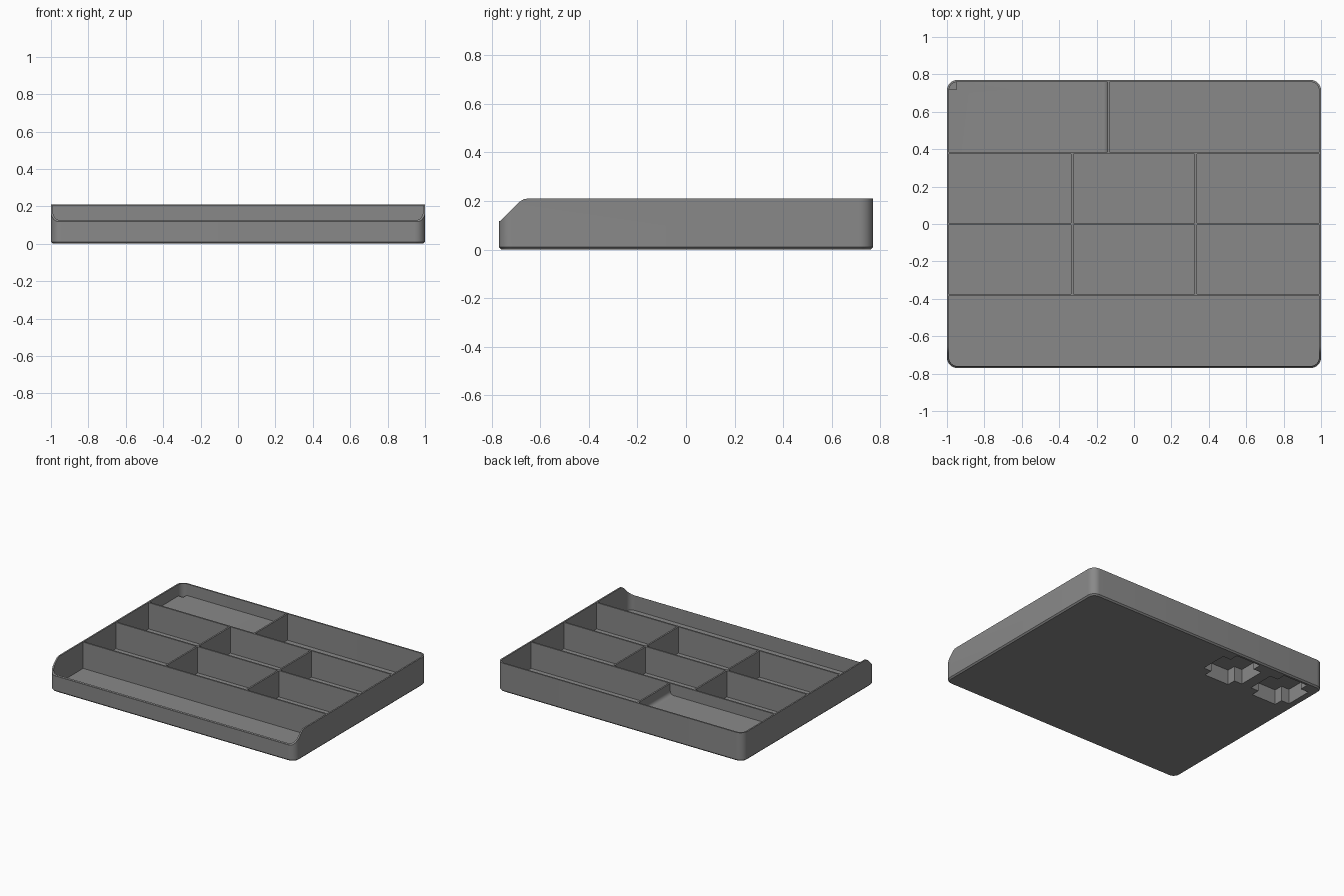
import bpy, bmesh, math
from mathutils import Vector

if "Cube" in bpy.data.objects:
    bpy.data.objects.remove(bpy.data.objects["Cube"])

W, D, H = 1.0, 0.77, 0.21      # half width, half depth, height
T = 0.011                      # wall thickness
FLOOR, RAISED = 0.015, 0.125   # floor heights

grey = bpy.data.materials.new("grey plastic")
grey.diffuse_color = (0.25, 0.25, 0.25, 1)
grey.use_nodes = True
grey.node_tree.nodes["Principled BSDF"].inputs["Base Color"].default_value = grey.diffuse_color


def make(name, rings):
    """Closed solid from stacked rings of equal point count."""
    bm = bmesh.new()
    loops = [[bm.verts.new(p) for p in r] for r in rings]
    n = len(loops[0])
    for a, b in zip(loops, loops[1:]):
        for i in range(n):
            bm.faces.new((a[i], a[(i + 1) % n], b[(i + 1) % n], b[i]))
    bm.faces.new(loops[0][::-1])
    bm.faces.new(loops[-1])
    bmesh.ops.recalc_face_normals(bm, faces=bm.faces)
    me = bpy.data.meshes.new(name)
    bm.to_mesh(me)
    bm.free()
    ob = bpy.data.objects.new(name, me)
    bpy.context.collection.objects.link(ob)
    me.materials.append(grey)
    return ob


def rounded(hx, hy, r, z, seg=8):
    pts = []
    for k, (sx, sy) in enumerate(((1, 1), (-1, 1), (-1, -1), (1, -1))):
        for i in range(seg + 1):
            a = math.pi / 2 * (k + i / seg)
            pts.append((sx * (hx - r) + r * math.cos(a),
                        sy * (hy - r) + r * math.sin(a), z))
    return pts


def box(name, x0, x1, y0, y1, z0, z1):
    base = ((x0, y0), (x1, y0), (x1, y1), (x0, y1))
    return make(name, [[(x, y, z) for x, y in base] for z in (z0, z1)])


def combine(target, other, op):
    m = target.modifiers.new(op, 'BOOLEAN')
    m.operation, m.object, m.solver = op, other, 'EXACT'
    bpy.context.view_layer.objects.active = target
    bpy.ops.object.modifier_apply(modifier=m.name)
    bpy.data.objects.remove(other, do_unlink=True)


# Outer shell with a small bottom chamfer, hollowed out
tray = make("tray", [rounded(W - 0.01, D - 0.01, 0.045, 0),
                     rounded(W, D, 0.055, 0.01),
                     rounded(W, D, 0.055, H)])
combine(tray, make("cavity", [rounded(W - T, D - T, 0.044, z) for z in (FLOOR, 0.4)]),
        'DIFFERENCE')

# Raised floor of the back left compartment, with a fillet at its divider
combine(tray, box("raised_floor", -W + 0.05 - 0.045, -0.135, 0.378, D - 0.05, 0.012, RAISED), 'UNION')
combine(tray, box("raised_floor_back", -W + 0.05, -0.135, 0.7, D - 0.005, 0.0125, RAISED), 'UNION')
R = 0.028
fillet = [(-0.138, RAISED - 0.01), (-0.138, RAISED + R)]
fillet += [(-0.142 - R + R * math.cos(a), RAISED + R - R * math.sin(a))
           for a in [math.pi / 2 * i / 6 for i in range(7)]]
fillet.append((-0.142 - R, RAISED - 0.01))
combine(tray, make("floor_fillet", [[(x, y, z) for x, z in fillet] for y in (0.379, D - 0.006)]),
        'UNION')

# Dividers: three across, five between them
h, top = 0.006, H - 0.002
for y in (-0.38, 0.0, 0.38):
    combine(tray, box("cross_divider", -W + 0.005, W - 0.005, y - h, y + h, 0.01, top), 'UNION')
for x, y0, y1 in ((-0.33, -0.379, 0.379), (0.33, -0.379, 0.379), (-0.136, 0.381, D - 0.004)):
    combine(tray, box("short_divider", x - h, x + h, y0, y1, 0.011, top - 0.001), 'UNION')

# Lowered front lip with sloping side walls
slope = [(-0.9, 0.118), (-0.765, 0.118), (-0.69, 0.193), (-0.68, 0.201),
         (-0.668, 0.2075), (-0.652, 0.2102), (-0.652, 0.4), (-0.9, 0.4)]
combine(tray, make("front_cut", [[(x, y, z) for y, z in slope] for x in (-1.2, 1.2)]),
        'DIFFERENCE')

# Two cross-shaped pockets in the underside of the raised floor
a, b = 0.10, 0.165
cross = [(b, -a), (b, a), (a, a), (a, b), (-a, b), (-a, a),
         (-b, a), (-b, -a), (-a, -a), (-a, -b), (a, -b), (a, -a)]
for cx in (-0.37, -0.78):
    combine(tray, make("pocket", [[(cx + x, 0.58 + y, z) for x, y in cross]
                                  for z in (-0.1, RAISED - 0.015)]), 'DIFFERENCE')

# Smooth the rounded corners, keep the edges sharp
bpy.ops.object.select_all(action='DESELECT')
tray.select_set(True)
bpy.context.view_layer.objects.active = tray
bpy.ops.object.shade_smooth_by_angle(angle=math.radians(30))
